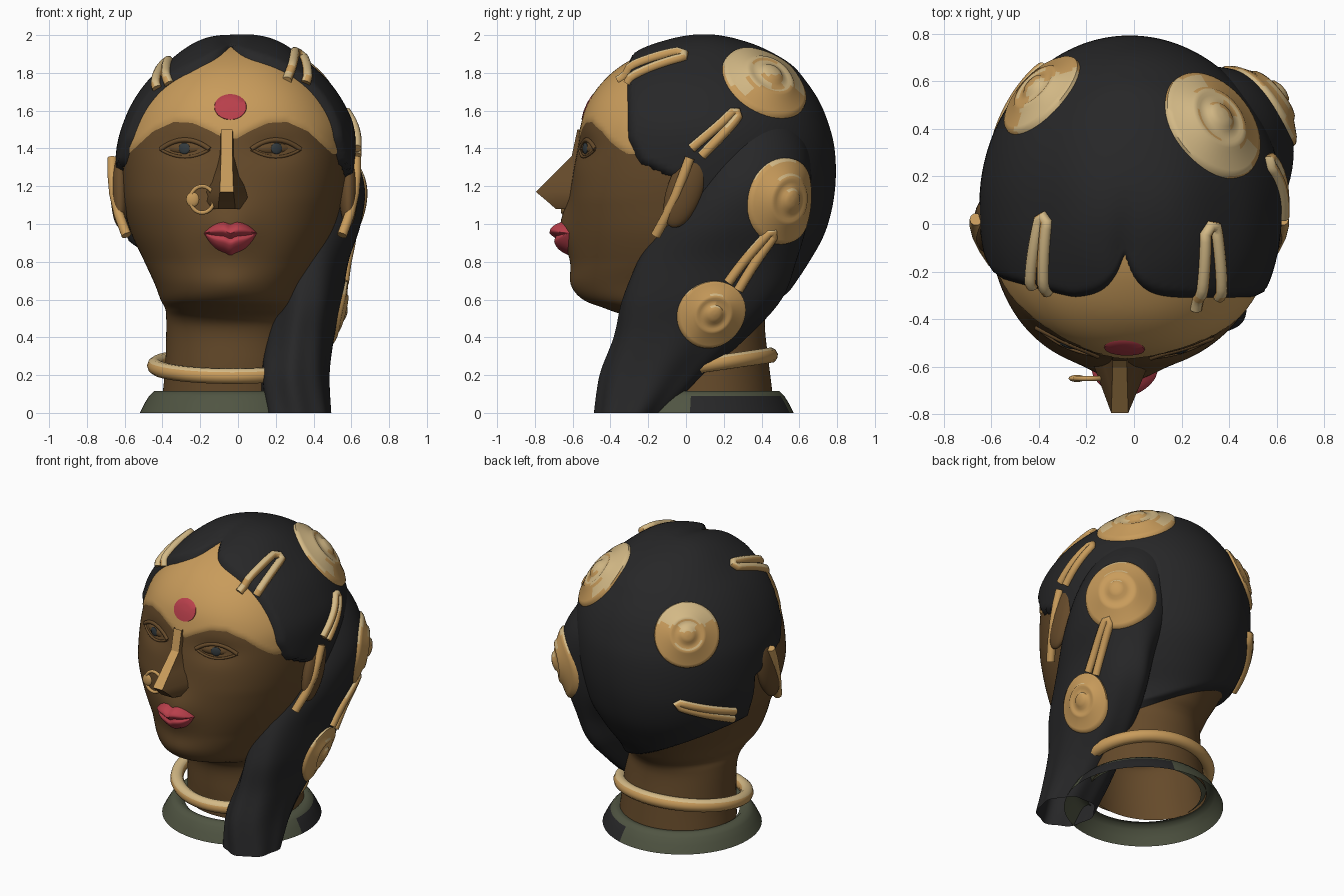
import bpy, bmesh
from math import sin, cos, pi, exp, radians, atan2, sqrt, copysign
from mathutils import Vector, Matrix
from mathutils.bvhtree import BVHTree

if "Cube" in bpy.data.objects:
    bpy.data.objects.remove(bpy.data.objects["Cube"])


def material(name, r, g, b):
    m = bpy.data.materials.new(name)
    m.use_nodes = True
    m.diffuse_color = (r, g, b, 1)
    m.node_tree.nodes["Principled BSDF"].inputs["Base Color"].default_value = (r, g, b, 1)
    return m


SKIN = material("brown skin", .13, .068, .023)
HAIR = material("black hair", .02, .02, .021)
GOLD = material("gold", .58, .33, .105)
PALE = material("pale gold", .66, .49, .24)
RED = material("lip red", .48, .05, .07)
OLIVE = material("olive cloth", .08, .09, .055)
IRIS = material("dark iris", .035, .045, .05)
MID = -.04  # centre line of the face


def finish(name, mesh, mats, rule=None, angle=50):
    """Make an object; rule(polygon) gives the material index."""
    mesh.name = name
    mesh.materials.clear()
    for m in mats:
        mesh.materials.append(m)
    for p in mesh.polygons:
        p.use_smooth = True
        p.material_index = int(rule(p)) if rule else 0
    mesh.set_sharp_from_angle(angle=radians(angle))
    ob = bpy.data.objects.new(name, mesh)
    bpy.context.scene.collection.objects.link(ob)
    return ob


def from_bm(name, bm, mats, rule=None, angle=50):
    mesh = bpy.data.meshes.new(name)
    bm.to_mesh(mesh)
    bm.free()
    return finish(name, mesh, mats, rule, angle)


def facing_up(p):
    return p.normal.z > .51


def smooth_rows(table, n):
    rows = [Vector(r) for r in table]
    out = []
    for i in range(len(rows) - 1):
        p0, p1, p2 = rows[max(i - 1, 0)], rows[i], rows[i + 1]
        p3 = rows[min(i + 2, len(rows) - 1)]
        for k in range(n):
            t = k / n
            out.append(p1 + (p2 - p0) * (t / 2) + (p0 * 2 - p1 * 5 + p2 * 4 - p3) * (t * t / 2)
                       + (p1 * 3 - p0 - p2 * 3 + p3) * (t ** 3 / 2))
    return out + [rows[-1]]


def skin_grid(bm, rings, closed=True):
    n = len(rings[0])
    for a, b in zip(rings, rings[1:]):
        for i in range(n if closed else n - 1):
            j = (i + 1) % n
            bm.faces.new((a[i], a[j], b[j], b[i]))


def loft(table, n, sides, fold=0, square=0):
    """Stack of ellipses: height, centre x, half width, front y, back y."""
    bm = bmesh.new()
    rings = []
    for z, cx, a, yf, yb in smooth_rows(table, n):
        ring = []
        for i in range(sides):
            t = 2 * pi * i / sides
            k = 1 + fold * max(0, 1 - z) * sin(7 * t + 4 * z)
            c, s = cos(t), sin(t)
            if s < 0:  # squarer front half higher up
                e = 2 / (2 + square * max(0, min(1, 3 * z - 2.4)))
                c, s = copysign(abs(c) ** e, c), -abs(s) ** e
            ring.append(bm.verts.new((cx + a * k * c, (yf + yb) / 2 + (yb - yf) / 2 * k * s, z)))
        rings.append(ring)
    skin_grid(bm, rings)
    bmesh.ops.remove_doubles(bm, verts=bm.verts, dist=1e-5)
    bm.normal_update()
    return bm


HEAD = [(.09, -.02, .38, -.23, .46), (.25, -.02, .365, -.24, .44), (.42, -.025, .355, -.25, .42),
        (.5, -.03, .35, -.3, .42), (.55, -.03, .355, -.42, .44), (.6, -.04, .37, -.54, .48),
        (.68, -.04, .4, -.595, .53), (.8, -.03, .465, -.605, .61), (.95, -.03, .535, -.615, .695),
        (1.1, -.03, .575, -.615, .74), (1.25, -.02, .595, -.6, .757), (1.4, -.01, .597, -.575, .75),
        (1.52, 0, .575, -.55, .72), (1.63, 0, .525, -.515, .675), (1.73, 0, .455, -.45, .61),
        (1.82, 0, .36, -.355, .53), (1.9, 0, .26, -.215, .39), (1.945, 0, .175, -.08, .26),
        (1.965, 0, .09, .02, .16), (1.97, 0, 0, .09, .09)]


def hump(x, z, x0, z0, sx, sz):
    return exp(-((x - x0) / sx) ** 2 - ((z - z0) / sz) ** 2)


def head_surface():
    bm = loft(HEAD, 6, 180, square=.3)
    for v in bm.verts:
        x, y, z = v.co
        if y < 0:  # mouth, chin and eye sockets
            v.co.y -= .05 * hump(x, z, MID, .98, .14, .13) + .015 * hump(x, z, MID, .68, .13, .08)
            v.co.y += .025 * hump(abs(x - MID), z, .24, 1.4, .14, .07)
    bm.normal_update()
    return bm


def layer(name, mat, dist, slope, top):
    """Copy of the head surface that rises out of the skin where dist > 0."""
    bm = head_surface()
    d = {v: dist(*v.co) for v in bm.verts}
    for v, co in [(v, v.co + v.normal * max(-.02, min(top(*v.co), d[v] * slope))) for v in bm.verts]:
        v.co = co
    bmesh.ops.delete(bm, geom=[v for v in bm.verts if d[v] < -.07], context='VERTS')
    return from_bm(name, bm, [mat])


def curve_at(x, pts):
    for (x0, y0), (x1, y1) in zip(pts, pts[1:]):
        if x <= x1:
            return y0 + (y1 - y0) * max(0, (x - x0) / (x1 - x0))
    return pts[-1][1]


def hair_dist(x, y, z):
    edge = curve_at(z, [(0, .05), (1.2, .03), (1.27, -.12), (1.33, -.25), (1.45, -.31), (2, -.32)])
    edge += .19 * exp(-abs(x - MID) / .055) * (z > 1.6) + max(0, -.25 - x) * .25
    return min(y - edge, z - (.62 - .48 * x))


def hair_height(x, y, z):
    parting = max(0, min(1, .6 - 4 * y)) * (z > 1.5)
    return .036 - .016 * exp(-((x - MID) / .05) ** 2) * parting


def paint_dist(x, y, z):
    brow = curve_at(abs(x - MID), [(.03, 1.45), (.1, 1.49), (.2, 1.535), (.3, 1.54), (.41, 1.49), (.54, 1.37)])
    return min(z - brow, -.1 - y)


# Head, hair and forehead paint
head = from_bm("face_and_neck", head_surface(), [SKIN])
cap = layer("hair_cap", HAIR, hair_dist, .9, hair_height)
layer("forehead_paint", GOLD, paint_dist, .5, lambda x, y, z: .008)
fall = from_bm("hair_fall", loft([
    (0, .315, .175, -.48, -.1), (.2, .3, .18, -.45, .1), (.4, .325, .18, -.38, .32),
    (.6, .36, .19, -.34, .5), (.8, .375, .21, -.26, .58), (1, .36, .29, -.15, .64),
    (1.2, .345, .325, -.02, .66), (1.4, .3, .3, .05, .65), (1.6, .23, .24, .1, .57)], 8, 72, .04), [HAIR])

verts, faces = [], []
for ob in (head, cap, fall):
    n = len(verts)
    verts += [v.co.copy() for v in ob.data.vertices]
    faces += [[i + n for i in p.vertices] for p in ob.data.polygons]
TREE = BVHTree.FromPolygons(verts, faces)


def cast(p, n):
    """Point on the outside of the head, looking along -n through p."""
    hit = TREE.ray_cast(p + n * .6, -n)[0]
    return hit if hit and abs((hit - p).dot(n)) < .2 else p


def tube(name, pts, r, mats, rule=None, cyclic=False):
    cu = bpy.data.curves.new(name, 'CURVE')
    cu.dimensions, cu.bevel_depth, cu.bevel_resolution, cu.use_fill_caps = '3D', r, 3, True
    sp = cu.splines.new('POLY')
    sp.points.add(len(pts) - 1)
    sp.use_cyclic_u = cyclic
    for q, p in zip(sp.points, pts):
        q.co = (*p, 1)
    tmp = bpy.data.objects.new(name + "_path", cu)
    bpy.context.scene.collection.objects.link(tmp)
    mesh = bpy.data.meshes.new_from_object(tmp.evaluated_get(bpy.context.evaluated_depsgraph_get()))
    bpy.data.objects.remove(tmp)
    return finish(name, mesh, mats, rule)


def ball(name, pos, size, mat, rot=Matrix()):
    bm = bmesh.new()
    bmesh.ops.create_uvsphere(bm, u_segments=32, v_segments=16, radius=1)
    bm.transform(Matrix.Translation(pos) @ rot @ Matrix.Diagonal((*size, 1)))
    return from_bm(name, bm, [mat])


def disc(name, pos, n, rx, ry, profile, mats, rule=None):
    """Round plate laid on the surface; profile is (radius, height)."""
    n = Vector(n).normalized()
    centre = cast(Vector(pos), n)
    side = Vector((0, 0, 1)).cross(n).normalized()
    up = n.cross(side)
    bm = bmesh.new()
    rings = []
    for r, h in profile:
        ring = []
        for i in range(48):
            t = 2 * pi * i / 48
            q = centre + side * (rx * r * cos(t)) + up * (ry * r * sin(t))
            ring.append(bm.verts.new(cast(q, n) + n * h))
        rings.append(ring)
    skin_grid(bm, rings)
    bm.faces.new(rings[-1])
    return from_bm(name, bm, mats, rule)


# Nose with a painted ridge
front = Vector((0, -1, 0))
bm = bmesh.new()
rows = []
for z, base, ridge, y in [(1.5, .035, .03, -.575), (1.36, .055, .03, -.605), (1.25, .095, .033, -.715),
                          (1.17, .145, .036, -.795), (1.12, .16, .042, -.735), (1.08, .14, .045, -.69)]:
    rows.append([bm.verts.new((MID - .02 + x, yy, z)) for x, yy in
                 ((-base, -.5), (-ridge, y), (ridge, y), (base, -.5))])
skin_grid(bm, rows, False)
bm.faces.new(rows[-1])
bmesh.ops.recalc_face_normals(bm, faces=bm.faces)
from_bm("nose", bm, [SKIN, GOLD], lambda p: abs(p.normal.x) < .1 and p.center.z > 1.18, 30)

# Lips as one bowed sheet, then the forehead mark
bm = bmesh.new()
rows = []
for v, out in smooth_rows([(0, -.015), (.12, .035), (.3, .06), (.46, .035), (.6, .05), (.82, .035), (1, -.015)], 3):
    row = []
    for k in range(-16, 17):
        u = k / 16
        bow = 1 - abs(u) ** 2.6
        z = .952 + .066 * bow - .014 * exp(-(u / .16) ** 2) - .178 * bow * v
        p = cast(Vector((MID + .14 * u, -.6, z)), front)
        row.append(bm.verts.new(p + front * (out * sqrt(bow))))
    rows.append(row)
skin_grid(bm, rows, False)
from_bm("lips", bm, [RED])
disc("forehead_mark", (MID, -.5, 1.62), front, .088, .07, [(1, .003), (.95, .013), (.5, .014), (.05, .014)], [RED])

# Eyes, lids, ears and ear rims
for s, side in ((1, "left"), (-1, "right")):
    x = MID + s * .24
    p = cast(Vector((x, -.5, 1.4)), front)
    turn = Matrix.Rotation(s * radians(22), 4, 'Z')
    out = turn @ front
    ball(side + "_eye", p - out * .03, (.115, .045, .042), SKIN, turn)
    ball(side + "_iris", p + out * .011, (.032, .009, .03), IRIS, turn)
    for lid, h, r in (("upper", .05, .013), ("lower", -.04, .008)):
        arc = [Vector((x + .13 * k / 8, -.5, 1.395 + h * (1 - (k / 8) ** 2))) for k in range(-8, 9)]
        tube(f"{side}_{lid}_lid", [cast(q, front) for q in arc], r, [SKIN])
    ball(side + "_ear", (-.02 + s * .605, -.005, 1.18), (.05, .095, .21), SKIN, Matrix.Rotation(radians(-20), 4, 'X'))
    rim = [(.645, .02, 1.35), (.645, -.01, 1.27), (.635, -.05, 1.16), (.61, -.1, 1.05), (.57, -.16, .94)]
    tube(side + "_ear_rim", [(-.02 + s * a, b, c) for a, b, c in rim], .027, [GOLD])

# Nose ring with a stud
tube("nose_ring", [(-.19 + .063 * cos(pi * i / 16), -.65, 1.13 + .07 * sin(pi * i / 16)) for i in range(32)],
     .011, [GOLD], cyclic=True)
ball("nose_stud", (-.24, -.65, 1.13), (.035, .015, .04), GOLD)

# Domed hair discs
dome = [(1, -.01), (.98, .014), (.9, .02), (.62, .024), (.56, .034), (.48, .036), (.42, .03),
        (.28, .033), (.22, .046), (.12, .052), (.02, .054)]
for name, pos, n, rx, ry in [("top_disc", (.335, .42, 1.75), (.35, .38, .52), .25, .245),
                             ("back_disc", (-.39, .545, 1.57), (-.42, .5, .3), .21, .21),
                             ("side_disc", (.53, .5, 1.12), (.8, .58, .05), .225, .23),
                             ("lower_disc", (.5, .13, .52), (.93, .3, 0), .18, .18)]:
    disc(name, pos, n, rx, ry, dome, [GOLD, PALE], facing_up)

# Folded hair pins: one end, rounded bend, other end
for name, a, tip, b in [
        ("right_top_pin", (-.455, -.28, 1.75), (-.4, .01, 1.88), (-.37, -.29, 1.75)),
        ("left_top_pin", (.26, -.36, 1.76), (.325, -.03, 1.9), (.36, -.31, 1.75)),
        ("ear_pin", (.58, .03, 1.4), (.55, .25, 1.58), (.58, .08, 1.36)),
        ("neck_pin", (-.53, .28, 1), (-.35, .56, 1.12), (-.53, .28, .94)),
        ("disc_link", (.55, .22, .69), (.52, .4, .94), (.55, .28, .65))]:
    a, tip, b = Vector(a), Vector(tip), Vector(b)
    half = (b - a) * .28
    legs = [(a, tip - half), (tip + half, b)]
    path = [p.lerp(q, k / 12) for p, q in legs for k in range(13)]
    path.insert(13, tip + (tip - (a + b) / 2) * .06)
    pts = []
    for q in path:
        n = (q - Vector((0, .05, 1.2 if q.z > 1.6 else q.z))).normalized()
        pts.append(cast(q, n) + n * .006)
    tube(name, pts, .026, [GOLD, PALE], facing_up)

# Necklace and open collar
ring = [2 * pi * i / 64 for i in range(64)]
tube("necklace", [(-.03 + .41 * cos(t), .07 + .375 * sin(t), .25 + .055 * sin(t)) for t in ring],
     .042, [GOLD, PALE], facing_up, True)
bm = bmesh.new()
skin_grid(bm, [[bm.verts.new((-.02 + r * cos(t), .07 + r * sin(t), z)) for t in ring]
               for r, z in [(.5, 0), (.475, .05), (.45, .09), (.425, .115), (.39, .115), (.36, .09)]])


def dark_patch(p):
    return -.1 < atan2(p.center.y - .07, p.center.x + .02) < 1.3 and p.center.z < .08


from_bm("collar", bm, [OLIVE, HAIR], dark_patch)
